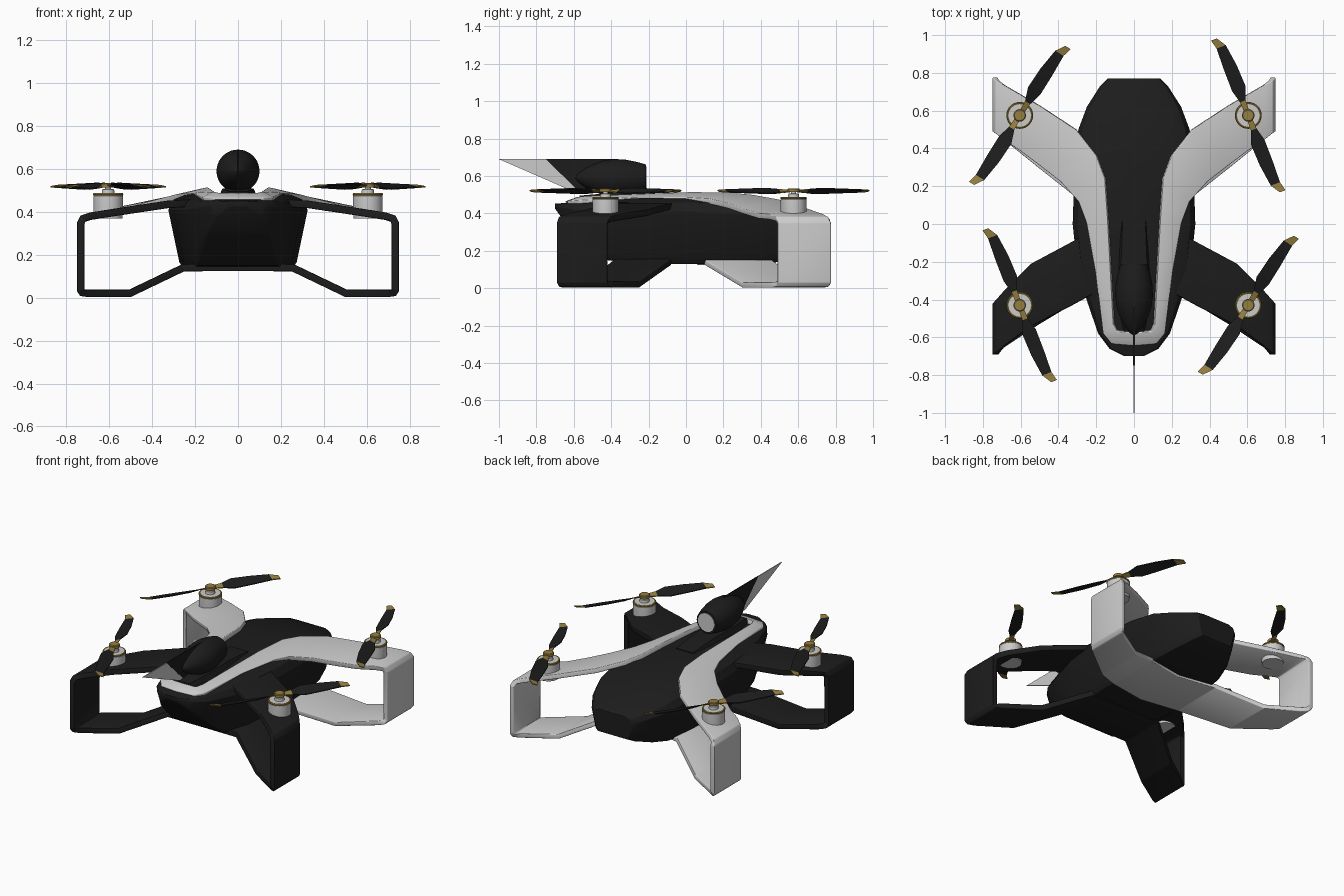
import bpy, bmesh, math
from mathutils import Matrix, Vector

if "Cube" in bpy.data.objects:
    bpy.data.objects.remove(bpy.data.objects["Cube"])

def material(name, col):
    m = bpy.data.materials.new(name)
    m.diffuse_color = (*col, 1)
    m.use_nodes = True
    m.node_tree.nodes["Principled BSDF"].inputs["Base Color"].default_value = m.diffuse_color
    return m

BLACK = material("black", (0.012, 0.012, 0.012))
GOLD = material("gold", (0.30, 0.21, 0.05))

def make(name, verts, faces, mat=None, fix=True):
    me = bpy.data.meshes.new(name)
    me.from_pydata(verts, [], faces)
    if fix:
        bm = bmesh.new()
        bm.from_mesh(me)
        bmesh.ops.recalc_face_normals(bm, faces=bm.faces)
        bm.to_mesh(me)
        bm.free()
    ob = bpy.data.objects.new(name, me)
    bpy.context.collection.objects.link(ob)
    if mat:
        me.materials.append(mat)
    return ob

def loft(name, rings, mat=None):
    n = len(rings[0])
    verts = [p for r in rings for p in r]
    faces = [(i*n+j, i*n+(j+1) % n, (i+1)*n+(j+1) % n, (i+1)*n+j)
             for i in range(len(rings)-1) for j in range(n)]
    faces += [tuple(range(n)), tuple(range((len(rings)-1)*n, len(rings)*n))]
    return make(name, verts, faces, mat)

def bevel(ob, width, angle=25):
    b = ob.modifiers.new("bevel", 'BEVEL')
    b.width, b.segments = width, 3
    b.limit_method, b.angle_limit = 'ANGLE', math.radians(angle)

def band(name, pairs, thick, mat=None):
    """Strip between two rails, thickened inwards and mirrored in x."""
    verts = [p for pair in pairs for p in pair]
    faces = [(2*i, 2*i+1, 2*i+3, 2*i+2) for i in range(len(pairs)-1)]
    ob = make(name, verts, faces, mat, fix=False)
    m = ob.modifiers.new("mirror", 'MIRROR')
    m.use_clip = True
    s = ob.modifiers.new("solid", 'SOLIDIFY')
    s.thickness, s.offset = thick, -1
    bevel(ob, 0.007)
    return ob

def turned(name, profile, loc, mat=None, axis='Z', n=40):
    """Lathe of (height, radius) points."""
    rings = []
    for h, r in profile:
        ring = []
        for k in range(n):
            a = 2*math.pi*k/n
            c, s = r*math.cos(a), r*math.sin(a)
            p = (c, s, h) if axis == 'Z' else (c, h, s)
            ring.append(Vector(p) + Vector(loc))
        rings.append(ring)
    return loft(name, rings, mat)

# Fuselage: y, half width, z of widest line, top z, bottom z
rings = []
for y, w, zw, zt, zb in [
        (-.70, .05, .44, .455, .425), (-.66, .13, .43, .458, .37),
        (-.58, .19, .42, .465, .29), (-.42, .245, .41, .475, .15),
        (-.24, .30, .41, .485, .13), (0, .325, .41, .49, .13),
        (.30, .315, .40, .485, .13), (.50, .295, .38, .455, .14),
        (.62, .25, .36, .42, .165), (.73, .18, .34, .39, .20),
        (.77, .14, .33, .37, .22)]:
    half = [(.70*w, zt-.003), (.92*w, zt*.6+zw*.4), (w, zw),
            (.84*w, zb+.12*(zw-zb)), (.76*w, zb)]
    rings.append([(x, y, z) for x, z in half] +
                 [(-x, y, z) for x, z in reversed(half)])
bevel(loft("fuselage", rings, BLACK), .012, 30)

# Light trim running round the deck and out into the rear arms
deck = [((0, -.575, .49), (0, -.645, .465)), ((.09, -.57, .49), (.12, -.635, .465)),
        ((.11, -.53, .495), (.165, -.58, .47)), ((.125, -.25, .505), (.205, -.25, .487)),
        ((.14, .03, .515), (.25, 0, .487)), ((.155, .24, .512), (.295, .12, .48)),
        ((.20, .36, .50), (.39, .225, .455)), ((.31, .50, .475), (.50, .31, .425)),
        ((.50, .625, .435), (.60, .385, .402))]

def rows(*data):
    return [((x, yb, z), (x, yf, z)) for x, yb, yf, z in data]

rear = rows((.69, .735, .445, .397), (.735, .76, .48, .382), (.75, .775, .49, .35),
            (.75, .775, .49, .03), (.735, .765, .48, .008), (.70, .74, .455, .003),
            (.50, .62, .30, .003), (.25, .46, .10, .123), (0, .42, .06, .124))
band("rear_arm_trim", deck + rear, .03)

# Dark front arms
front = rows((.20, -.02, -.36, .46), (.33, -.095, -.43, .452), (.545, -.21, -.54, .42),
             (.69, -.355, -.645, .397), (.735, -.405, -.68, .382), (.75, -.42, -.69, .35),
             (.75, -.42, -.69, .03), (.735, -.41, -.68, .008), (.70, -.385, -.66, .003),
             (.50, -.25, -.53, .003), (.25, -.08, -.38, .123), (0, -.08, -.38, .124))
band("front_arms", front, .035, BLACK)

# Pod on the deck, its rear disc, pylon and fin
turned("pod", [(-.59, .004), (-.575, .025), (-.54, .05), (-.49, .075), (-.44, .092),
               (-.38, .10), (-.32, .097), (-.26, .085), (-.215, .072)],
       (0, 0, .59), BLACK, 'Y')
turned("pod_disc", [(-.22, .06), (-.211, .06)], (0, 0, .59), None, 'Y')
loft("pylon", [[(-w, y, .47), (w, y, .47), (w*.8, y, z), (-w*.8, y, z)]
               for y, w, z in [(-.57, .055, .495), (-.4, .09, .51),
                               (-.2, .085, .51), (.015, .075, .492)]], BLACK)

def plate(name, outline, t, mat=None):
    loft(name, [[(x, y, z) for y, z in outline] for x in (-t, t)], mat)

plate("fin_tip", [(-1, .69), (-.75, .69), (-.58, .525), (-.61, .52)], .003)
plate("fin_root", [(-.75, .69), (-.36, .69), (-.36, .55), (-.58, .525)], .004, BLACK)

# Motors and propellers
def propeller(name, loc, angle, spin):
    # radius, sweep offset, half chord, twist height
    st = [(.03, 0, .014, .004), (.08, 0, .016, .008), (.15, .004, .038, .014),
          (.27, .002, .036, .010), (.39, -.004, .026, .006), (.44, -.026, .016, .003)]
    verts, faces, gold = [], [], []
    for side in (0, math.pi):
        R = Matrix.Rotation(angle+side, 4, 'Z')
        b = len(verts)
        for r, o, c, h in st:
            for q in (-1, 1):
                for t in (-.003, .003):
                    verts.append(Vector(loc) + R @ Vector((r, spin*(o+q*c), q*h+t)))
        for i in range(len(st)-1):
            k = b+4*i
            for u, v in ((0, 1), (1, 3), (3, 2), (2, 0)):
                faces.append((k+u, k+v, k+4+v, k+4+u))
                gold.append(i in (0, len(st)-2))
        for k in (b, b+4*(len(st)-1)):
            faces.append((k, k+1, k+3, k+2))
            gold.append(True)
    ob = make(name, verts, faces, BLACK)
    ob.data.materials.append(GOLD)
    for p, g in zip(ob.data.polygons, gold):
        p.material_index = int(g)

for sx, y, part in [(-1, .575, "rear_left"), (1, .575, "rear_right"),
                    (-1, -.43, "front_left"), (1, -.43, "front_right")]:
    x = .605*sx
    turned(part+"_motor", [(.37, .066), (.40, .069), (.475, .069), (.487, .06)], (x, y, 0))
    turned(part+"_shaft", [(.48, .03), (.505, .028), (.507, .014), (.53, .014)], (x, y, 0))
    turned(part+"_hub", [(.514, .033), (.53, .033), (.534, .028)], (x, y, 0), GOLD)
    bpy.ops.mesh.primitive_torus_add(location=(x, y, .482), major_radius=.064,
                                     minor_radius=.007, major_segments=40, minor_segments=8)
    ring = bpy.context.object
    ring.name = part+"_ring"
    ring.data.materials.append(GOLD)
    same = (sx < 0) == (y > 0)
    propeller(part+"_propeller", (x, y, .52), math.radians(58 if same else 111),
              1 if same else -1)

# Smooth shading with sharp edges kept
bpy.ops.object.select_all(action='SELECT')
bpy.context.view_layer.objects.active = bpy.data.objects["fuselage"]
bpy.ops.object.shade_smooth_by_angle(angle=math.radians(30))
